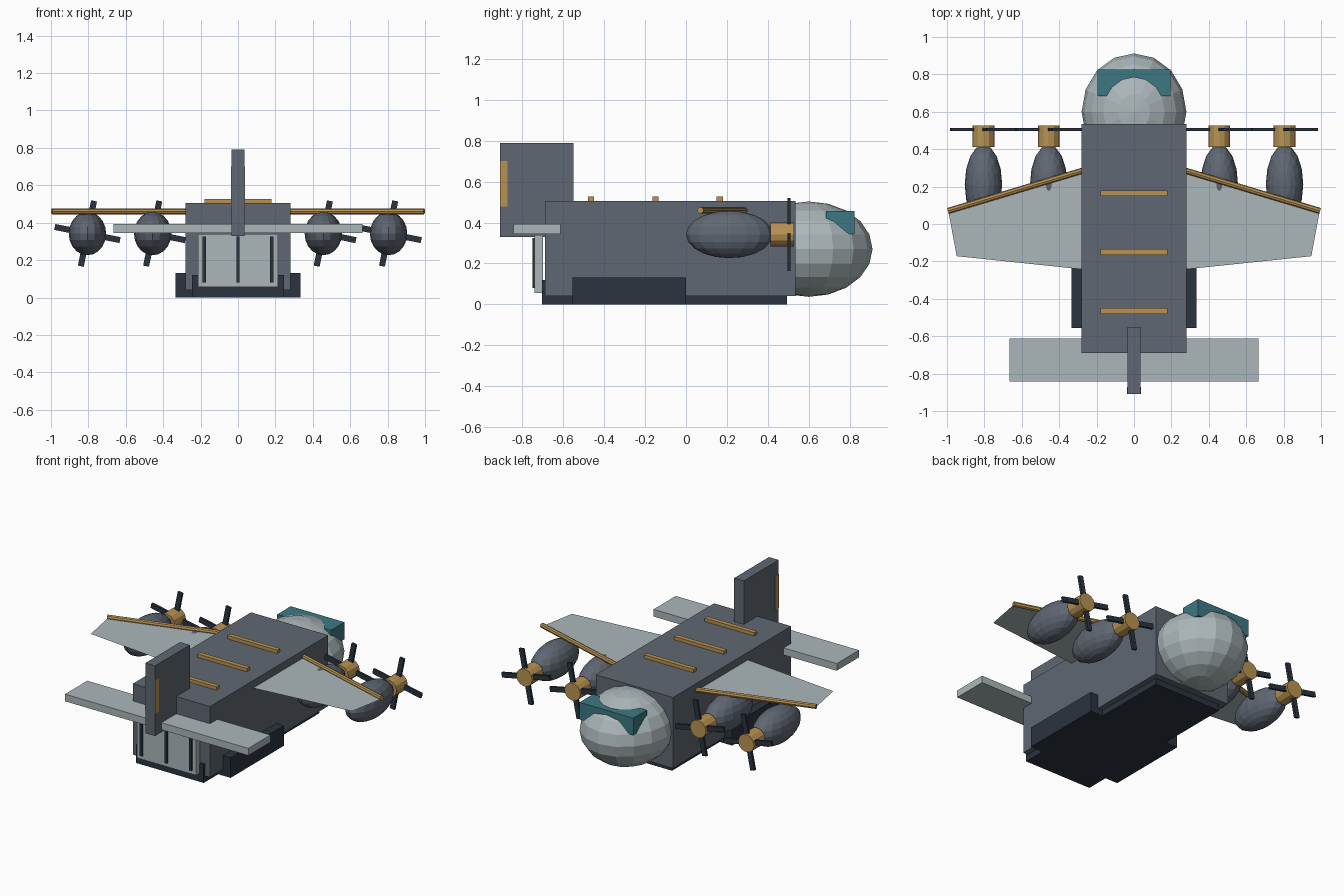
import bpy
import math
from mathutils import Vector

cube = bpy.data.objects.get("Cube")
if cube:
    bpy.data.objects.remove(cube, do_unlink=True)


def make_material(name, rgb):
    mat = bpy.data.materials.new(name)
    mat.use_nodes = True
    colour = (*rgb, 1)
    mat.diffuse_color = colour
    mat.node_tree.nodes["Principled BSDF"].inputs["Base Color"].default_value = colour
    return mat


STEEL = make_material("steel_grey", (0.115, 0.137, 0.17))
PALE = make_material("pale_grey", (0.41, 0.475, 0.49))
DARK = make_material("dark_navy", (0.024, 0.033, 0.05))
GOLD = make_material("gold", (0.48, 0.29, 0.085))
TEAL = make_material("teal_glass", (0.045, 0.19, 0.23))


def finish(name, mat):
    obj = bpy.context.object
    obj.name = name
    obj.data.materials.append(mat)
    return obj


def box(name, mat, x, y, z, tilt=0):
    """Box from (min, max) ranges, optionally tilted about y."""
    spans = (x, y, z)
    bpy.ops.mesh.primitive_cube_add(size=1, location=[(a + b) / 2 for a, b in spans])
    obj = finish(name, mat)
    obj.scale = [b - a for a, b in spans]
    obj.rotation_euler.y = tilt
    return obj


def ball(name, mat, centre, radii):
    bpy.ops.mesh.primitive_uv_sphere_add(segments=16, ring_count=10, radius=1, location=centre)
    obj = finish(name, mat)
    obj.scale = radii
    return obj


def rod(name, mat, start, end, radius, sides):
    start, end = Vector(start), Vector(end)
    axis = end - start
    bpy.ops.mesh.primitive_cylinder_add(vertices=sides, radius=radius, depth=axis.length,
                                        location=(start + end) / 2)
    obj = finish(name, mat)
    obj.rotation_euler = axis.to_track_quat('Z', 'Y').to_euler()
    return obj


# Body, belly and nose
box("fuselage", STEEL, (-0.28, 0.28), (-0.69, 0.535), (0.04, 0.505))
box("belly", DARK, (-0.245, 0.245), (-0.705, 0.495), (0, 0.12))
ball("nose", PALE, (0, 0.6, 0.27), (0.28, 0.312, 0.233))
box("canopy", TEAL, (-0.195, 0.195), (0.685, 0.825), (0.345, 0.457))
for i, y in enumerate((0.165, -0.15, -0.465)):
    box(f"roof_strip_{i + 1}", GOLD, (-0.18, 0.18), (y - 0.015, y + 0.015), (0.495, 0.527))

# Loading ramp with ribs
box("ramp", PALE, (-0.215, 0.215), (-0.741, -0.7), (0.055, 0.34))
for i, x in enumerate((-0.18, 0, 0.18)):
    box(f"ramp_rib_{i + 1}", DARK, (x - 0.009, x + 0.009), (-0.75, -0.735), (0.08, 0.325))

# Tail
box("tail_fin", STEEL, (-0.035, 0.035), (-0.91, -0.55), (0.33, 0.79))
box("fin_stripe", GOLD, (-0.038, 0.038), (-0.909, -0.872), (0.478, 0.7))
box("tailplane", PALE, (-0.665, 0.665), (-0.843, -0.613), (0.345, 0.392))


def engine(name, x, z=0.342):
    ball(f"{name}_nacelle", STEEL, (x, 0.212, z), (0.1, 0.212, 0.116))
    rod(f"{name}_hub", GOLD, (x, 0.412, z), (x, 0.527, z), 0.058, 12)
    for i in range(2):
        box(f"{name}_blade_{i + 1}", DARK, (x - 0.016, x + 0.016), (0.496, 0.512),
            (z - 0.178, z + 0.178), tilt=0.2 + i * math.pi / 2)


# Wings, spars, sponsons and engines on both sides
for side, s in (("left", 1), ("right", -1)):
    outline = [(0.27, 0.285), (0.27, -0.243), (0.948, -0.172), (0.992, 0.065)]
    mesh = bpy.data.meshes.new(f"{side}_wing")
    face = range(4) if s > 0 else reversed(range(4))
    mesh.from_pydata([(s * x, y, 0.455) for x, y in outline], [], [tuple(face)])
    mesh.materials.append(PALE)
    bpy.context.collection.objects.link(bpy.data.objects.new(f"{side}_wing", mesh))
    rod(f"{side}_wing_spar", GOLD, (s * 0.26, 0.29, 0.46), (s * 0.995, 0.07, 0.46), 0.016, 8)
    box(f"{side}_sponson", DARK, sorted((s * 0.2, s * 0.335)), (-0.555, 0), (0, 0.132))
    engine(f"{side}_inner_engine", s * 0.456)
    engine(f"{side}_outer_engine", s * 0.805)
